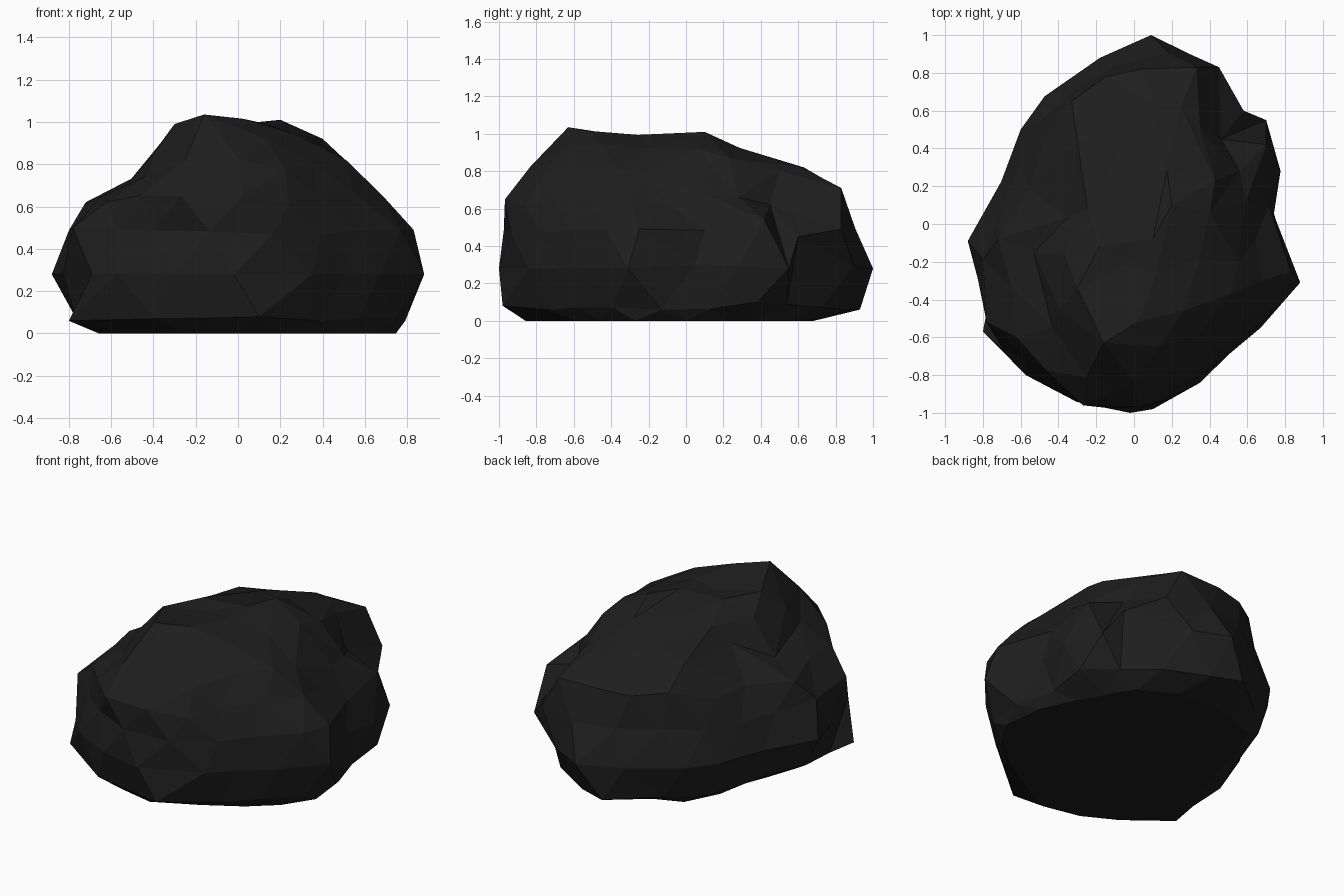
import bpy
import bmesh
import math
from mathutils import Vector

default_cube = bpy.data.objects.get("Cube")
if default_cube:
    bpy.data.objects.remove(default_cube, do_unlink=True)

# Widest outline of the boulder, seen from above
OUTLINE = [(.09, 1), (.32, .88), (.45, .83), (.58, .6), (.7, .55), (.77, .28),
           (.74, .05), (.83, -.15), (.88, -.31), (.78, -.44), (.67, -.55),
           (.44, -.74), (.35, -.84), (.11, -.98), (-.02, -1), (-.27, -.96),
           (-.42, -.86), (-.61, -.78), (-.8, -.57), (-.8, -.34), (-.88, -.09),
           (-.71, .2), (-.61, .5), (-.52, .64), (-.17, .88)]

# Outline of the flat foot
FOOT = [(.1, .72), (.4, .6), (.62, .22), (.73, .01), (.78, -.23), (.6, -.49),
        (.36, -.68), (0, -.87), (-.38, -.78), (-.65, -.55), (-.72, -.35),
        (-.53, .17), (-.5, .41), (-.37, .6)]

# Upper sections: sphere height, z, then x and y extents
SECTIONS = [(0, .28, -.88, .88, -1, 1), (.28, .49, -.8, .83, -.98, .92),
            (.5, .65, -.68, .69, -.97, .86), (.57, .7, -.54, .63, -.93, .83),
            (.7, .8, -.43, .55, -.85, .66), (.85, .91, -.36, .4, -.72, .37),
            (.96, 1, -.28, .22, -.65, .12), (1, .99, -.04, .02, -.25, -.2)]

# Corners that stand out: peaks, shoulders, shelves and the side hollow
CORNERS = [
    # Top ridge
    (-.16, -.63, 1.035), (.2, .1, 1.01), (-.05, -.22, .98), (.1, -.08, 1),
    (-.3, -.34, .99), (.4, .06, .92),
    # Front
    (-.25, -.81, .82), (-.27, -.96, .65), (-.57, -.71, .49),
    (-.78, -.52, .5), (-.39, -.46, .86),
    # Flanks and side hollow
    (-.72, -.08, .62), (-.53, -.15, .7), (.83, -.25, .49), (.55, -.2, .78),
    (.43, .23, .87), (.56, .28, .66), (.7, .42, .54), (.46, .45, .62),
    (.35, .5, .8), (.58, .6, .45),
    # Back shoulder
    (.45, .83, .49), (.33, .83, .71), (.11, .63, .82), (-.07, .42, .87),
    (-.3, .44, .82), (-.33, .65, .72), (-.15, .78, .7), (.04, .82, .71),
    # Widest rim
    (.09, 1, .28), (.7, .55, .28), (.74, .05, .3), (.88, -.31, .28),
    (.67, -.55, .28), (.35, -.84, .28), (-.02, -1, .28), (-.69, -.67, .28),
    (-.88, -.09, .28), (-.6, .5, .28), (-.18, .88, .28),
    # Just above the foot
    (-.8, -.57, .06), (-.39, -.87, .07), (.1, -.98, .08), (.73, .38, .1),
    (-.05, .93, .06)]


def mix(a, b, t):
    return a + (b - a) * t


def outline_point(path, angle):
    """Where a ray from the middle at this angle meets a closed path."""
    ray = Vector((math.cos(angle), math.sin(angle)))
    for i, corner in enumerate(path):
        a, b = Vector(path[i - 1]), Vector(corner)
        side_a, side_b = ray.cross(a), ray.cross(b)
        if side_a >= 0 >= side_b and ray.dot(a + b) > 0:
            return a.lerp(b, side_a / (side_a - side_b))
    return ray


def section_at(height):
    """Blend the two sections around a height on the unit sphere."""
    for low, high in zip(SECTIONS, SECTIONS[1:]):
        if height <= high[0]:
            t = (height - low[0]) / (high[0] - low[0])
            return [mix(a, b, t) for a, b in zip(low, high)][1:]
    return SECTIONS[-1][1:]


def shape_lower(co, angle, rim):
    """Taper from the widest rim down to the flat foot."""
    foot = outline_point(FOOT, angle) * min(1, co.xy.length / .87)
    t = max(0, 1 + co.z / .44)
    point = foot.lerp(rim, t ** .7)
    return Vector((point.x, point.y, .28 * t ** 1.6))


def shape_upper(co, angle, rim):
    """Fit the widest rim into the section at this height."""
    z, left, right, front, back = section_at(co.z)
    # Hollow in the upper back corner of the +x side
    if co.z < .9:
        offset = (angle - math.radians(40)) / .35
        rim *= 1 - .15 * math.exp(-offset * offset) * math.sin(math.pi * co.z / .9)
    x = mix(left, right, (rim.x + .88) / 1.76)
    y = mix(front, back, (rim.y + 1) / 2)
    return Vector((x, y, z))


def pull_corner(verts, corner, locked):
    """Pull the nearest free vertex to a corner; its neighbours follow softly."""
    free = [v for v in verts if v not in locked and v.co.z > .01]
    nearest = min(free, key=lambda v: (v.co - corner).length)
    start = nearest.co.copy()
    move = corner - start
    for vert in free:
        distance = (vert.co - start).length
        vert.co += move * math.exp(-(distance / .17) ** 2)
    locked.add(nearest)


# Boulder body
bm = bmesh.new()
bmesh.ops.create_icosphere(bm, subdivisions=3, radius=1)
for vert in bm.verts:
    angle = math.atan2(vert.co.y, vert.co.x)
    shape = shape_lower if vert.co.z < -.001 else shape_upper
    vert.co = shape(vert.co, angle, outline_point(OUTLINE, angle))

locked = set()
for corner in CORNERS:
    pull_corner(bm.verts, Vector(corner), locked)

bmesh.ops.recalc_face_normals(bm, faces=bm.faces)
mesh = bpy.data.meshes.new("boulder")
bm.to_mesh(mesh)
bm.free()
boulder = bpy.data.objects.new("boulder", mesh)
bpy.context.scene.collection.objects.link(boulder)

# Dark stone
stone = bpy.data.materials.new("dark_stone")
stone.use_nodes = True
colour = (.013, .013, .013, 1)
stone.diffuse_color = colour
for node in stone.node_tree.nodes:
    if node.type == "BSDF_PRINCIPLED":
        node.inputs["Base Color"].default_value = colour
mesh.materials.append(stone)
